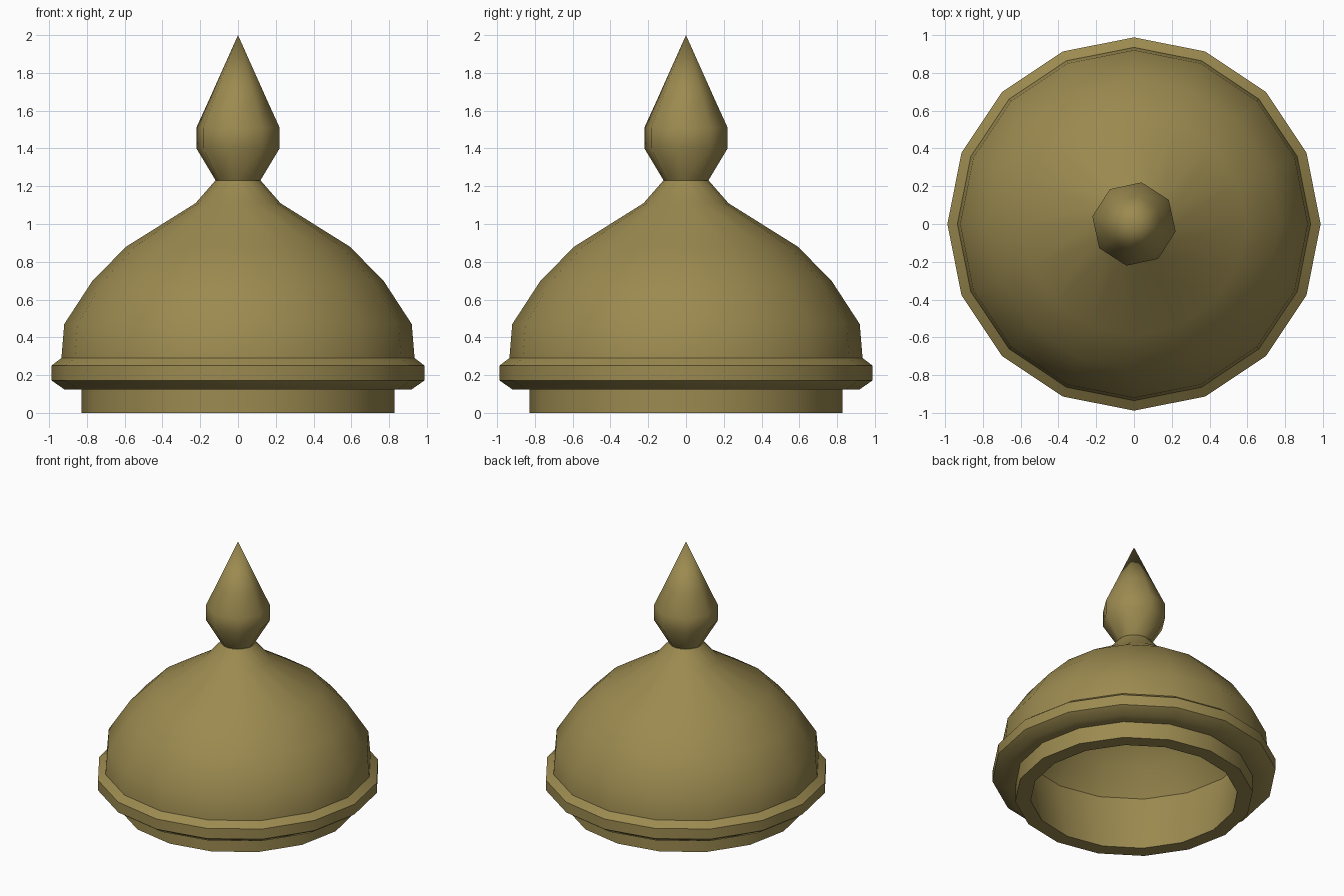
import bpy, bmesh, math

if "Cube" in bpy.data.objects:
    bpy.data.objects.remove(bpy.data.objects["Cube"])

brass = bpy.data.materials.new("old brass")
brass.diffuse_color = (0.33, 0.255, 0.08, 1)
brass.use_nodes = True
brass.node_tree.nodes["Principled BSDF"].inputs["Base Color"].default_value = brass.diffuse_color


def lathe(name, profile, sides, turn=0.0, closed=False, angle=40):
    """Revolve (radius, height) points around z; radius 0 makes a pole."""
    bm = bmesh.new()
    rings = []
    for r, z in profile:
        if r == 0:
            rings.append([bm.verts.new((0, 0, z))] * sides)
        else:
            angles = [turn + 2 * math.pi * i / sides for i in range(sides)]
            rings.append([bm.verts.new((r * math.cos(a), r * math.sin(a), z)) for a in angles])
    pairs = list(zip(rings, rings[1:]))
    if closed:
        pairs.append((rings[-1], rings[0]))
    for a, b in pairs:
        for i in range(sides):
            j = (i + 1) % sides
            quad = list(dict.fromkeys((a[i], a[j], b[j], b[i])))
            if len(quad) > 2:
                bm.faces.new(quad)
    bmesh.ops.recalc_face_normals(bm, faces=bm.faces)
    mesh = bpy.data.meshes.new(name)
    bm.to_mesh(mesh)
    bm.free()
    mesh.materials.append(brass)
    obj = bpy.data.objects.new(name, mesh)
    bpy.context.collection.objects.link(obj)
    bpy.ops.object.select_all(action='DESELECT')
    obj.select_set(True)
    bpy.context.view_layer.objects.active = obj
    bpy.ops.object.shade_smooth_by_angle(angle=math.radians(angle))
    return obj


# Hollow lid: neck, dome, rolled rim, fitting collar, then the inside back up
lathe("domed_lid", [
    (0, 1.23), (0.12, 1.23), (0.225, 1.11), (0.592, 0.88), (0.77, 0.70),
    (0.92, 0.47), (0.935, 0.29), (0.988, 0.25), (0.988, 0.172), (0.92, 0.125),
    (0.828, 0.125), (0.828, 0.0), (0.72, 0.0), (0.74, 0.12), (0.80, 0.44), (0.68, 0.63),
    (0.52, 0.79), (0.20, 0.98), (0, 1.02)], 16)

# Eight-sided pointed finial, slightly turned
lathe("finial", [
    (0, 1.23), (0.12, 1.23), (0.224, 1.40), (0.224, 1.51), (0.15, 1.67), (0, 2.0)],
    8, turn=math.radians(-10.3), angle=60)
